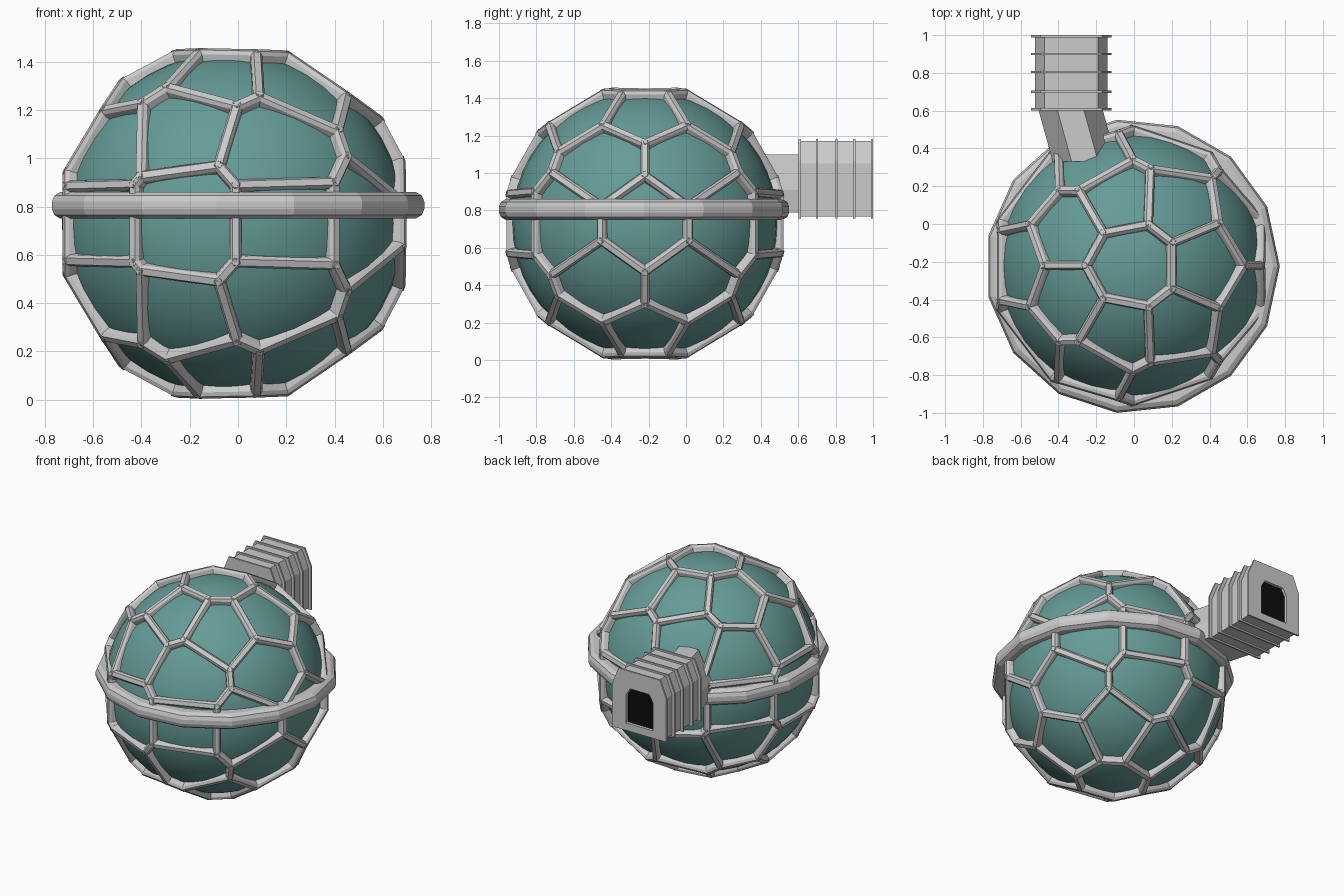
import bpy, bmesh, math
from mathutils import Vector, Matrix

if "Cube" in bpy.data.objects:
    bpy.data.objects.remove(bpy.data.objects["Cube"])

CENTER = Vector((-0.02, -0.22, 0.73))
R = 0.758


def material(name, col):
    m = bpy.data.materials.new(name)
    m.diffuse_color = (*col, 1)
    m.use_nodes = True
    m.node_tree.nodes["Principled BSDF"].inputs["Base Color"].default_value = m.diffuse_color
    return m


def finish(bm, name, mat=None):
    bmesh.ops.recalc_face_normals(bm, faces=bm.faces)
    me = bpy.data.meshes.new(name)
    bm.to_mesh(me)
    bm.free()
    ob = bpy.data.objects.new(name, me)
    bpy.context.collection.objects.link(ob)
    if mat:
        me.materials.append(mat)
    return ob


def loft(bm, rings, closed=False, caps=True):
    vs = [[bm.verts.new(p) for p in r] for r in rings]
    n = len(vs[0])
    for i in range(len(vs) if closed else len(vs) - 1):
        a, b = vs[i], vs[(i + 1) % len(vs)]
        for j in range(n):
            k = (j + 1) % n
            bm.faces.new((a[j], a[k], b[k], b[j]))
    if caps and not closed:
        bm.faces.new(vs[0])
        bm.faces.new(vs[-1])


teal = material("teal_glass", (0.13, 0.33, 0.31))
black = material("dark_opening", (0.004, 0.004, 0.004))

# Inner globe
bm = bmesh.new()
bmesh.ops.create_uvsphere(bm, u_segments=40, v_segments=24, radius=0.71,
                          matrix=Matrix.Translation(CENTER))
for f in bm.faces:
    f.smooth = True
finish(bm, "globe", teal)

# Cell centres of the lattice in one quarter, mirrored in y and z
QUARTER = ((1, 0, 0), (-1, 0, 0), (0, 0, 1), (.41, 0, .6), (-.6, 0, .42),
           (.62, .38, 0), (.2, .7, 0), (-.16, .71, 0), (-.58, .44, 0),
           (.64, .19, .295), (.24, .36, .59), (.15, .65, .3), (-.21, .56, .415),
           (-.1, .34, .63), (-.35, .19, .61), (-.5, .4, .36))
cells = []
for x, y, z in QUARTER:
    for sy in ((1, -1) if y else (1,)):
        for sz in ((1, -1) if z else (1,)):
            cells.append(Vector((x, y * sy, z * sz)).normalized())


# Spherical cells: borders join the normals of neighbouring hull triangles
def cell_borders(points):
    bm = bmesh.new()
    vs = [bm.verts.new(p) for p in points]
    bmesh.ops.convex_hull(bm, input=vs)
    bm.normal_update()

    def corner(f):
        n = f.normal.copy()
        return n if n.dot(f.calc_center_median()) > 0 else -n
    borders = [[corner(f) for f in e.link_faces] for e in bm.edges
               if len(e.link_faces) == 2]
    centres = [sum((corner(f) for f in v.link_faces), Vector()).normalized() for v in vs]
    bm.free()
    return borders, centres


for _ in range(2):
    cells = [(a + b).normalized() for a, b in zip(cells, cell_borders(cells)[1])]
borders = [b for b in cell_borders(cells)[0] if (b[0] - b[1]).length > 0.02]

# Lattice bars with bevelled outer edges
SECTION = ((-0.014, 0), (0.014, 0), (0.024, -0.016), (0.024, -0.07),
           (-0.024, -0.07), (-0.024, -0.016))
bm = bmesh.new()
for a, b in borders:
    d = (b - a).normalized()
    side = d.cross((a + b).normalized())
    loft(bm, [[CENTER + p * (R + h) + side * w + d * ext for w, h in SECTION]
              for p, ext in ((a, -0.008), (b, 0.008))])
finish(bm, "lattice_frame")

# Fifteen-sided belt ring
RING = ((0.68, 0.75), (0.745, 0.75), (0.77, 0.765), (0.78, 0.79), (0.78, 0.82),
        (0.77, 0.845), (0.745, 0.86), (0.68, 0.86))
bm = bmesh.new()
loft(bm, [[(-0.008 + r * math.cos(a), -0.224 + r * math.sin(a), z) for r, z in RING]
          for a in (i * math.tau / 15 for i in range(15))], closed=True)
finish(bm, "belt_ring")


# Section with square bottom corners and chamfered top corners
def house(x0, x1, z0, z1, y, cx=0.05, cz=0.12):
    return [(x0, y, z0), (x1, y, z0), (x1, y, z1 - cz), (x1 - cx, y, z1),
            (x0 + cx, y, z1), (x0, y, z1 - cz)]


# Slanted neck from globe to port
bm = bmesh.new()
loft(bm, [house(-0.43, -0.09, 0.79, 1.10, 0.33, 0.10, 0.19),
          house(-0.51, -0.17, 0.79, 1.10, 0.62, 0.10, 0.19)])
finish(bm, "neck")

# Hollow port body
bm = bmesh.new()
hole = (-0.44, -0.23, 0.81, 1.06)
loft(bm, [house(-0.525, -0.14, 0.768, 1.172, 0.608),
          house(-0.525, -0.14, 0.768, 1.172, 0.998),
          house(*hole, 0.998, 0.03, 0.05),
          house(*hole, 0.80, 0.03, 0.05)])
finish(bm, "port_body")

# Thin ribs around the port
outer = (-0.545, -0.12, 0.757, 1.183)
bm = bmesh.new()
for y in (0.608, 0.70, 0.805, 0.90):
    loft(bm, [house(*outer, y - 0.006), house(*outer, y + 0.006)])
finish(bm, "port_ribs")

# End flange around the opening
bm = bmesh.new()
loft(bm, [house(*outer, 0.988), house(*outer, 1.0),
          house(*hole, 1.0, 0.03, 0.05), house(*hole, 0.988, 0.03, 0.05)], closed=True)
finish(bm, "end_flange")

# Dark lining inside the opening
bm = bmesh.new()
inner = (hole[0] + 0.003, hole[1] - 0.003, hole[2] + 0.003, hole[3] - 0.003)
loft(bm, [house(*inner, 0.81, 0.03, 0.05), house(*inner, 0.985, 0.03, 0.05)])
finish(bm, "opening_lining", black)
